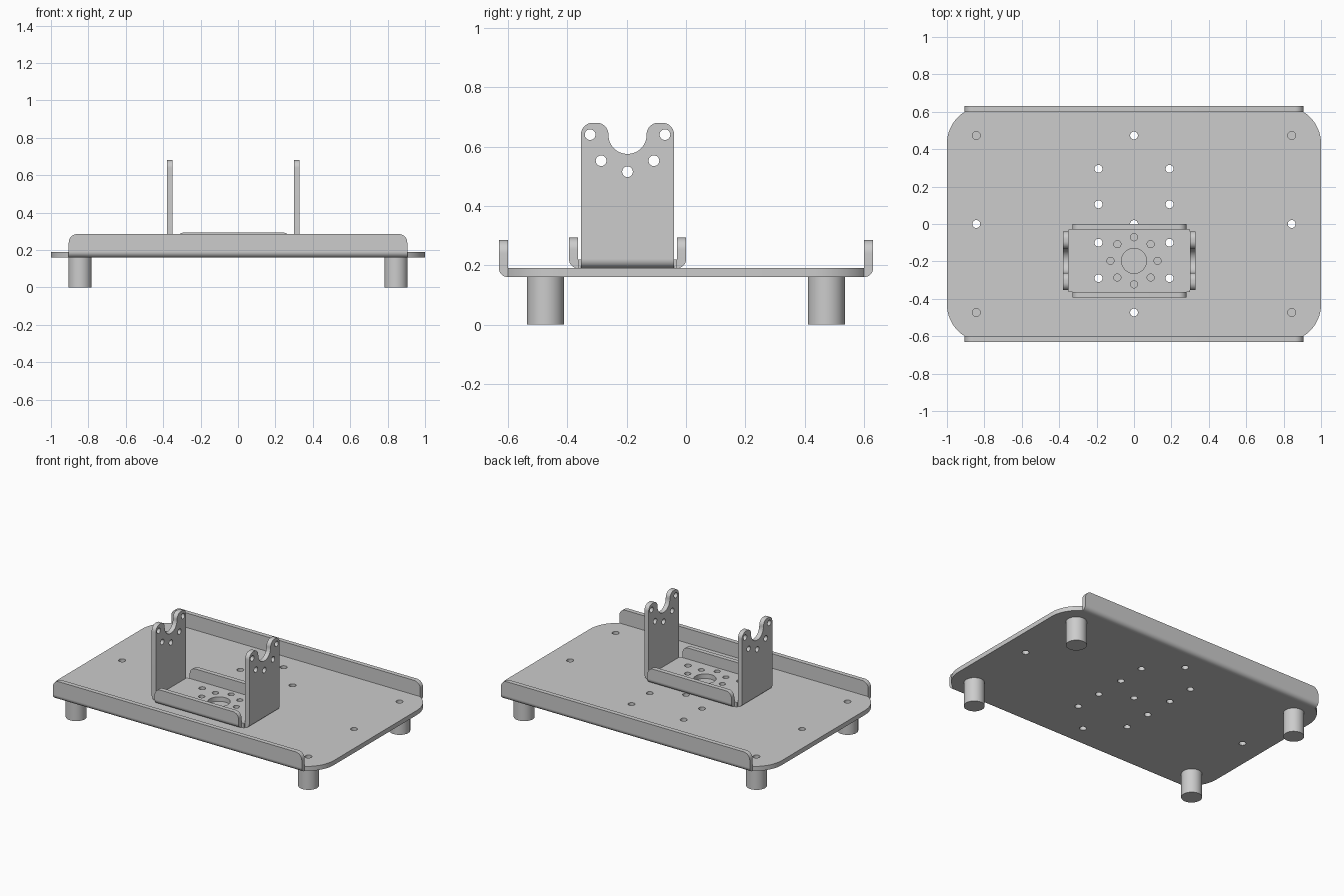
import bpy
import bmesh
from math import pi, cos, sin, tan
from mathutils import Matrix, Vector

cube = bpy.data.objects.get("Cube")
if cube:
    bpy.data.objects.remove(cube)

grey = bpy.data.materials.new("plain grey metal")
grey.use_nodes = True
COLOUR = (0.604, 0.604, 0.604, 1)
grey.diffuse_color = COLOUR
grey.node_tree.nodes["Principled BSDF"].inputs["Base Color"].default_value = COLOUR

T = 0.03  # sheet thickness
FLAT = Matrix.Identity(4)
FACE_Y = Matrix.Rotation(pi / 2, 4, "X")                       # outline in x, z
FACE_X = Matrix(((0, 0, 1, 0), (1, 0, 0, 0), (0, 1, 0, 0), (0, 0, 0, 1)))  # outline in y, z


def fillet(corners, steps=10):
    """Turn (x, y, radius) corners into a rounded outline."""
    out = []
    for i, (x, y, r) in enumerate(corners):
        p = Vector((x, y))
        if r == 0:
            out.append(p)
            continue
        a = (Vector(corners[i - 1][:2]) - p).normalized()
        b = (Vector(corners[(i + 1) % len(corners)][:2]) - p).normalized()
        half = a.angle(b) / 2
        centre = p + (a + b).normalized() * r / sin(half)
        start = (p + a * r / tan(half) - centre).normalized()
        end = (p + b * r / tan(half) - centre).normalized()
        out += [centre + start.slerp(end, k / steps) * r for k in range(steps + 1)]
    return [p for i, p in enumerate(out) if (p - out[i - 1]).length > 1e-4]


def circle(x, y, r, n=24):
    return [Vector((x + r * cos(2 * pi * k / n), y + r * sin(2 * pi * k / n))) for k in range(n)]


def plate(name, corners, holes, thick, turn, place):
    """Extruded outline with round holes, centred on its thickness."""
    curve = bpy.data.curves.new(name, "CURVE")
    curve.dimensions = "2D"
    curve.fill_mode = "BOTH"
    curve.extrude = thick / 2
    for loop in [fillet(corners)] + [circle(*h) for h in holes]:
        spline = curve.splines.new("POLY")
        spline.points.add(len(loop) - 1)
        spline.use_cyclic_u = True
        for point, p in zip(spline.points, loop):
            point.co = (p.x, p.y, 0, 1)
    temp = bpy.data.objects.new(name + " outline", curve)
    bpy.context.collection.objects.link(temp)
    graph = bpy.context.evaluated_depsgraph_get()
    mesh = bpy.data.meshes.new_from_object(temp.evaluated_get(graph))
    bpy.data.objects.remove(temp)
    bm = bmesh.new()
    bm.from_mesh(mesh)
    bmesh.ops.remove_doubles(bm, verts=bm.verts, dist=1e-5)
    bmesh.ops.recalc_face_normals(bm, faces=bm.faces)
    bm.transform(Matrix.Translation(place) @ turn)
    bm.to_mesh(mesh)
    bm.free()
    mesh.materials.clear()
    mesh.materials.append(grey)
    obj = bpy.data.objects.new(name, mesh)
    bpy.context.collection.objects.link(obj)
    smooth(obj)


def smooth(obj):
    bpy.ops.object.select_all(action="DESELECT")
    obj.select_set(True)
    bpy.context.view_layer.objects.active = obj
    bpy.ops.object.shade_smooth_by_angle(angle=pi / 6)


def tab(width, height, r):
    """Upright flange with rounded top corners."""
    w = width / 2
    return [(-w, 0, 0), (w, 0, 0), (w, height, r), (-w, height, r)]


def bend(side):
    """Quarter-round section joining a floor to an upright."""
    return [(0, 0, 0), (side * T, 0, 0), (side * T, -T, T), (0, -T, 0)]


# Base plate with clipped round corners and its mounting holes
BASE_TOP = 0.19
base = [(0.905, -0.6, 0), (1, -0.542, 0.2), (1, 0.542, 0.2), (0.905, 0.6, 0),
        (-0.905, 0.6, 0), (-1, 0.542, 0.2), (-1, -0.542, 0.2), (-0.905, -0.6, 0)]
holes = [(x, y, 0.021) for x in (-0.843, 0, 0.843) for y in (-0.473, 0, 0.473)]
holes += [(x, y, 0.021) for x in (-0.19, 0.19) for y in (-0.29, -0.1, 0.105, 0.295)]
plate("base_plate", base, holes, T, FLAT, (0, 0, BASE_TOP - T / 2))

# Long edge flanges
for side, label in ((-1, "front"), (1, "back")):
    plate(label + "_flange", tab(1.81, 0.095, 0.045), [], T, FACE_Y,
          (0, side * (0.6 + T / 2), BASE_TOP))
    plate(label + "_flange_bend", bend(side), [], 1.81, FACE_X, (0, side * 0.6, BASE_TOP))

# Legs
for sx, across in ((-1, "right"), (1, "left")):
    for sy, along in ((-1, "front"), (1, "back")):
        bpy.ops.mesh.primitive_cylinder_add(vertices=40, radius=0.0625, depth=0.16,
                                            location=(sx * 0.845, sy * 0.473, 0.08))
        leg = bpy.context.object
        leg.name = along + "_" + across + "_leg"
        leg.data.materials.append(grey)
        smooth(leg)

# Bracket floor with a hub hole, a ring of small holes and four screw holes
CX, CY = -0.025, -0.197
FLOOR_TOP = BASE_TOP + T
HX, HY = 0.325, 0.167
floor = [(CX + sx * HX, CY + sy * HY, 0) for sx, sy in ((-1, -1), (1, -1), (1, 1), (-1, 1))]
floor_holes = [(0, CY, 0.067, 40)]
floor_holes += [(0.126 * cos(k * pi / 4), CY + 0.126 * sin(k * pi / 4), 0.019) for k in range(8)]
floor_holes += [(x, y, 0.021) for x in (-0.19, 0.19) for y in (-0.29, -0.1)]
plate("bracket_floor", floor, floor_holes, T, FLAT, (0, 0, FLOOR_TOP - T / 2))

# Bracket low flanges
for side, label in ((-1, "front"), (1, "back")):
    y = CY + side * HY
    plate("bracket_" + label + "_flange", tab(0.61, 0.073, 0.04), [], T, FACE_Y,
          (CX, y + side * T / 2, FLOOR_TOP))
    plate("bracket_" + label + "_bend", bend(side), [], 0.61, FACE_X, (CX, y, FLOOR_TOP))

# Bracket tall walls with a U notch between two ears
W, H, NOTCH = 0.157, 0.68 - FLOOR_TOP, 0.064
wall = [(-W, 0, 0), (W, 0, 0), (W, H, 0.04), (NOTCH, H, 0.04), (NOTCH, H - 0.105, 0.063),
        (-NOTCH, H - 0.105, 0.063), (-NOTCH, H, 0.04), (-W, H, 0.04)]
wall_holes = [(0, 0.295, 0.018)]
for s in (-1, 1):
    wall_holes += [(s * 0.126, H - 0.04, 0.018), (s * 0.089, H - 0.128, 0.018)]
for side, label in ((-1, "right"), (1, "left")):
    x = CX + side * HX
    plate("bracket_" + label + "_wall", wall, wall_holes, T, FACE_X,
          (x + side * T / 2, CY, FLOOR_TOP))
    plate("bracket_" + label + "_bend", bend(side), [], 2 * W, FACE_Y, (x, CY, FLOOR_TOP))
